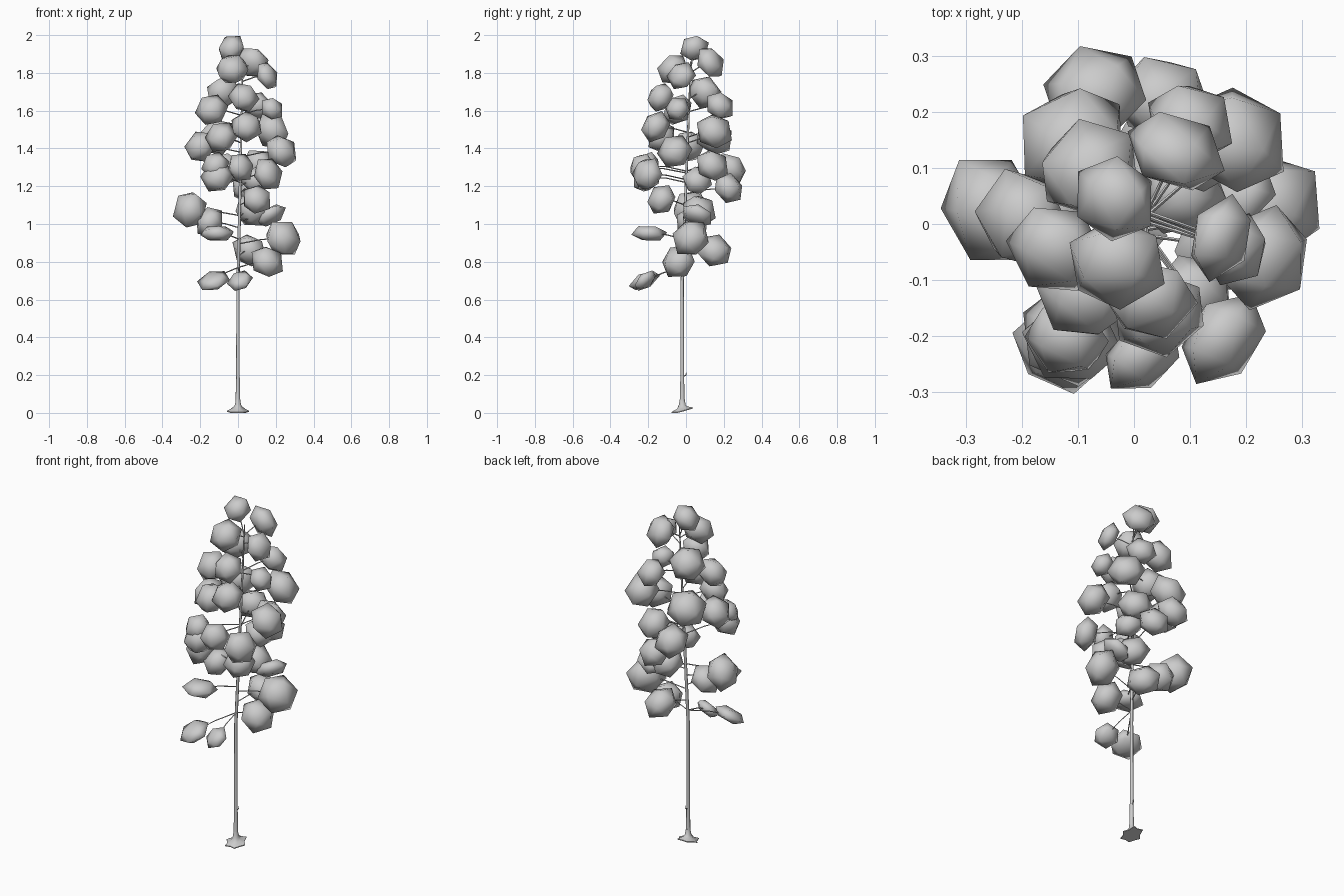
import bpy, bmesh, math, random
from mathutils import Vector, Matrix

if "Cube" in bpy.data.objects:
    bpy.data.objects.remove(bpy.data.objects["Cube"])

random.seed(4)

# leaf clumps: x, y, z, radius
LEAVES = [
    (-.035, .045, 1.93, .082), (.075, .13, 1.855, .095), (-.03, -.07, 1.82, .093), (.155, -.025, 1.785, .082),
    (-.08, .10, 1.695, .10), (.03, -.135, 1.67, .085), (-.14, -.045, 1.605, .092), (.18, -.045, 1.61, .07),
    (.10, .18, 1.625, .085), (.18, .15, 1.49, .105), (-.11, .15, 1.46, .11), (.045, -.16, 1.515, .09),
    (-.09, -.13, 1.46, .09), (-.20, .01, 1.41, .095), (.23, -.06, 1.385, .098), (-.12, -.205, 1.31, .078),
    (-.11, -.21, 1.25, .092), (.015, -.235, 1.30, .082), (.16, -.205, 1.265, .095), (.11, .14, 1.31, .097),
    (-.07, .235, 1.29, .097), (.05, .225, 1.19, .09), (.09, .06, 1.23, .085), (.10, -.13, 1.13, .087),
    (.07, .07, 1.07, .098), (-.255, .025, 1.075, .108), (-.15, .03, 1.01, .09), (-.11, -.195, .95, .097),
    (.24, .025, .925, .11), (.155, -.04, .80, .098), (.06, .15, .86, .10), (.175, .06, 1.045, .09),
    (.01, -.215, .70, .072), (-.13, -.22, .70, .092)]
# facing of the clumps that do not simply point outward
FACING = {0: (-.6, -.4, .7), 1: (.4, .8, .4), 2: (-.1, -.7, .7), 3: (.85, -.35, .35), 6: (-.4, -.7, .6),
          17: (.6, -.75, .25), 18: (.75, -.6, .25), 25: (-.85, -.4, .2), 27: (0, .03, 1),
          28: (.6, -.6, .4), 29: (.6, -.5, .6), 30: (.55, .3, .75), 31: (-.5, .3, .8),
          32: (-.3, -.62, .7), 33: (-.25, -.45, .86)}
FLAT = {1: .55, 3: .5, 17: .55, 18: .55, 27: .38, 31: .4, 32: .4, 33: .33}


def finish(name, bm, angle):
    bmesh.ops.recalc_face_normals(bm, faces=bm.faces)
    me = bpy.data.meshes.new(name)
    bm.to_mesh(me)
    bm.free()
    ob = bpy.data.objects.new(name, me)
    bpy.context.collection.objects.link(ob)
    bpy.ops.object.select_all(action='DESELECT')
    ob.select_set(True)
    bpy.context.view_layer.objects.active = ob
    bpy.ops.object.shade_smooth_by_angle(angle=math.radians(angle))
    return ob


def skin(bm, rings):
    """Bridge consecutive vertex rings."""
    for a, b in zip(rings, rings[1:]):
        n = len(a)
        for i in range(n):
            bm.faces.new((a[i], a[(i + 1) % n], b[(i + 1) % n], b[i]))


def clump(bm, c, n, r, thick):
    """Squashed icosahedron lying on one of its faces, so its outline is six-sided."""
    vs = bmesh.ops.create_icosphere(bm, subdivisions=1, radius=1)['verts']
    f = vs[0].link_faces[0]
    axis = sum((v.co for v in f.verts), Vector()).normalized()
    lay = axis.rotation_difference(Vector((0, 0, 1))).to_matrix().to_4x4()
    turn = Matrix.Rotation(random.uniform(0, math.pi), 4, 'Z')
    m = (Matrix.Translation(c) @ n.to_track_quat('Z', 'Y').to_matrix().to_4x4()
         @ Matrix.Diagonal((r, r, r * thick / .8, 1)) @ turn @ lay)
    bmesh.ops.transform(bm, matrix=m, verts=vs)


def tube(bm, pts, radii, sides):
    """Tapered tube along a path."""
    rings = []
    for j, p in enumerate(pts):
        d = pts[min(j + 1, len(pts) - 1)] - pts[max(j - 1, 0)]
        q = d.to_track_quat('Z', 'Y')
        rings.append([bm.verts.new(p + q @ Vector((
            radii[j] * math.cos(2 * math.pi * i / sides),
            radii[j] * math.sin(2 * math.pi * i / sides), 0))) for i in range(sides)])
    skin(bm, rings)
    bm.faces.new(rings[0])
    bm.faces.new(rings[-1])


def trunk_at(z):
    """Gently bent trunk centre line."""
    t = max(0, z - .7) / 1.15
    return Vector((.025 * t, -.02 + .045 * t, z))


def facing(i, x, y):
    if i in FACING:
        return Vector(FACING[i]).normalized()
    out = Vector((x, y, 0)).normalized() * .65
    return (out + Vector((0, -.2 if y < .1 else 0, .5))).normalized()


# foliage and the twigs that carry it
leaves, twigs = bmesh.new(), bmesh.new()
for i, (x, y, z, r) in enumerate(LEAVES):
    c = Vector((x, y, z))
    clump(leaves, c, facing(i, x, y), r, FLAT.get(i, .66))
    a = trunk_at(min(1.8, max(.77, z - .03)))
    mid = a.lerp(c, .5) + Vector((0, 0, .008))
    tube(twigs, [a, mid, c], [.0035, .003, .002], 4)
# short stub low on the trunk
tube(twigs, [Vector((0, -.02, .19)), Vector((.004, .0, .20)), Vector((.004, .002, .215))],
     [.004, .003, .002], 4)
finish("leaf_clumps", leaves, 180)
finish("branches", twigs, 60)

# trunk
trunk = bmesh.new()
heights = [.03, .06, .2, .7, 1.1, 1.5, 1.86]
tube(trunk, [trunk_at(z) for z in heights], [.018, .013, .010, .009, .008, .006, .003], 7)
finish("trunk", trunk, 60)

# root flare with lobed, sloping rim
roots = bmesh.new()
rings = []
for r, z, lobe in ((.058, .006, .14), (.058, .011, .14), (.03, .026, .08), (.018, .042, 0), (.0125, .075, 0)):
    ring = []
    for i in range(12):
        a = 2 * math.pi * i / 12
        rr = r * (1 + lobe * (1 if i % 2 == 0 else -1))
        yy = rr * math.sin(a)
        ring.append(roots.verts.new((rr * math.cos(a) * .9, yy - .02, z + max(-.006, yy * .3 if lobe else 0))))
    rings.append(ring)
skin(roots, rings)
roots.faces.new(rings[0])
roots.faces.new(rings[-1])
finish("root_flare", roots, 50)
